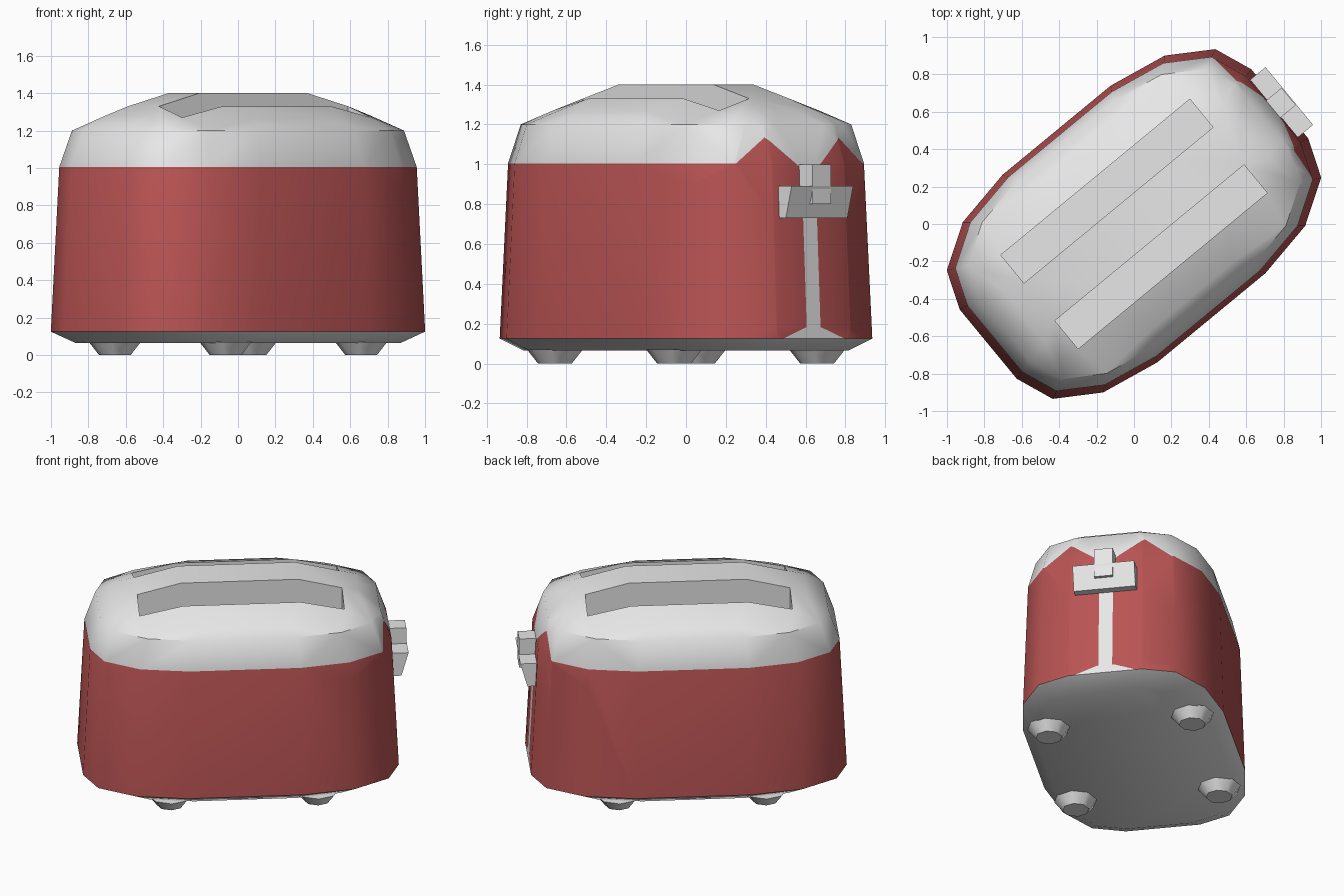
import bpy, bmesh, math
from mathutils import Vector, Matrix

if "Cube" in bpy.data.objects:
    bpy.data.objects.remove(bpy.data.objects["Cube"])

TURN = math.radians(39.5)


def material(name, rgb):
    m = bpy.data.materials.new(name)
    m.diffuse_color = (*rgb, 1)
    m.use_nodes = True
    m.node_tree.nodes["Principled BSDF"].inputs["Base Color"].default_value = m.diffuse_color
    return m


WHITE = material("off_white", (0.8, 0.8, 0.8))
RED = material("red_enamel", (0.49, 0.088, 0.088))


def make_object(name, bm, mats=(WHITE,)):
    bmesh.ops.recalc_face_normals(bm, faces=bm.faces[:])
    me = bpy.data.meshes.new(name)
    bm.to_mesh(me)
    bm.free()
    for m in mats:
        me.materials.append(m)
    ob = bpy.data.objects.new(name, me)
    ob.rotation_euler.z = TURN
    bpy.context.collection.objects.link(ob)
    return ob


def box(name, x, y, z):
    bm = bmesh.new()
    bmesh.ops.create_cube(bm, size=1)
    for v in bm.verts:
        v.co = [r[0] if c < 0 else r[1] for c, r in zip(v.co, (x, y, z))]
    return make_object(name, bm)


def smooth(ob, deg=35):
    bpy.ops.object.select_all(action='DESELECT')
    ob.select_set(True)
    bpy.context.view_layer.objects.active = ob
    bpy.ops.object.shade_smooth_by_angle(angle=math.radians(deg))


# Body shell: hull of scaled copies of a rounded plan outline plus the crowned top
QUARTER = [(1.01, 0.24), (0.93, 0.445), (0.70, 0.59), (0.375, 0.65)]
RINGS = [(0.87, [0.065] * 4), (1.0, [0.125] * 4), (0.955, [1.005] * 4),
         (0.887, [1.2] * 4), (0.76, [1.28, 1.245, 1.25, 1.265])]
CROWN = [(0.375, 0.13, 1.40), (0.375, 0.325, 1.33), (0.655, 0.13, 1.33), (0.655, 0.325, 1.27)]
points = [(s * u, s * v, z) for s, zs in RINGS for (u, v), z in zip(QUARTER, zs)] + CROWN
bm = bmesh.new()
for u, v, z in points:
    for a in (-1, 1):
        for b in (-1, 1):
            bm.verts.new((a * u, b * v, z))
bmesh.ops.convex_hull(bm, input=bm.verts[:])
bmesh.ops.delete(bm, geom=[v for v in bm.verts if not v.link_faces], context='VERTS')
bmesh.ops.dissolve_limit(bm, angle_limit=math.radians(0.7), verts=bm.verts[:], edges=bm.edges[:])
bmesh.ops.recalc_face_normals(bm, faces=bm.faces[:])

# Paint borders on the lever end, as (sideways, height) lines
HIGH = [(0.0, 0.97), (0.04, 0.97), (0.24, 1.135), (0.41, 1.005), (9, 1.005)]
LOW = [(0.0, 0.18), (0.055, 0.18), (0.2, 0.125), (9, 0.125)]
STRIP = 0.045


def height_at(line, v):
    for (a, p), (b, q) in zip(line, line[1:]):
        if v <= b:
            return p + (q - p) * (v - a) / (b - a)


def cut_end(point, normal):
    faces = [f for f in bm.faces if f.calc_center_median().x > 0.78 and f.normal.x > 0.5]
    geom = set(faces)
    for f in faces:
        geom.update(f.edges)
        geom.update(f.verts)
    bmesh.ops.bisect_plane(bm, geom=list(geom), dist=1e-5, plane_co=point, plane_no=normal)


for side in (-1, 1):
    cut_end((0, side * STRIP, 0), (0, 1, 0))
    cut_end((0, side * 0.24, 0), (0, 1, 0))
    for line in (HIGH[1:4], LOW[1:3]):
        for (a, p), (b, q) in zip(line, line[1:]):
            cut_end((0, side * a, p), Vector((0, q - p, -side * (b - a))).normalized())
cut_end((0, 0, 0.18), (0, 0, 1))
for f in bm.faces:
    c = f.calc_center_median()
    if c.x > 0.78 and f.normal.x > 0.5:
        v = abs(c.y)
        red = v > STRIP and height_at(LOW, v) < c.z < height_at(HIGH, v)
    else:
        red = 0.125 < c.z < 1.005
    f.material_index = int(red)
body = make_object("toaster_body", bm, (WHITE, RED))

# Two bread slots
bpy.context.view_layer.objects.active = body
for side in (-1, 1):
    cutter = box("slot_cutter", (-0.655, 0.655), sorted((side * 0.13, side * 0.325)), (1.05, 1.6))
    mod = body.modifiers.new("slot", 'BOOLEAN')
    mod.operation = 'DIFFERENCE'
    mod.solver = 'EXACT'
    mod.object = cutter
    bpy.context.view_layer.update()
    bpy.ops.object.modifier_apply(modifier=mod.name)
    bpy.data.objects.remove(cutter)
smooth(body, 40)

# Lever: upright stem and a wide thumb bar whose outer face slopes in below
box("lever_stem", (0.95, 1.072), (-0.06, 0.06), (0.8, 1.0))
bar = box("lever_bar", (0.96, 1.076), (-0.2, 0.2), (0.73, 0.89))
for v in bar.data.vertices:
    if v.co.x > 1 and v.co.z < 0.8:
        v.co.x = 1.03

# Four tapered feet
for i, (a, b) in enumerate([(1, 1), (1, -1), (-1, 1), (-1, -1)]):
    bm = bmesh.new()
    bmesh.ops.create_cone(bm, cap_ends=True, segments=8, radius1=0.085, radius2=0.14, depth=0.07,
                          matrix=Matrix.Translation((a * 0.47, b * 0.465, 0.035)))
    smooth(make_object("foot_%d" % (i + 1), bm), 46)
